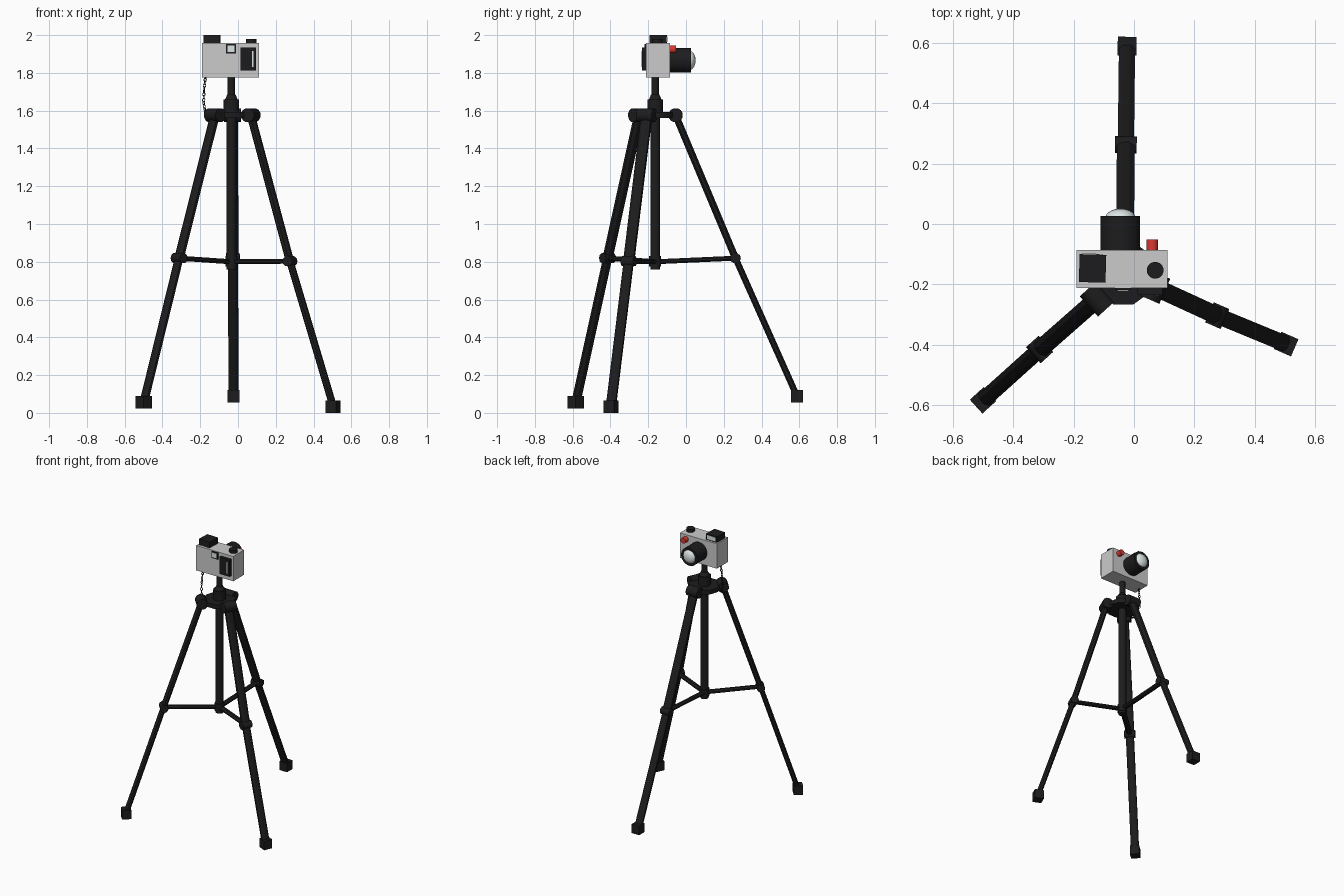
import bpy, math
from mathutils import Vector, Matrix

if "Cube" in bpy.data.objects:
    bpy.data.objects.remove(bpy.data.objects["Cube"])


def material(name, rgb):
    m = bpy.data.materials.new(name)
    m.diffuse_color = (*rgb, 1)
    m.use_nodes = True
    m.node_tree.nodes["Principled BSDF"].inputs["Base Color"].default_value = m.diffuse_color
    return m


BLACK = material("black", (0.012, 0.012, 0.013))
RED = material("red", (0.7, 0.04, 0.03))
GLASS = material("glass", (0.72, 0.78, 0.78))


def finish(name, mat, smooth=False):
    ob = bpy.context.object
    ob.name = name
    if mat:
        ob.data.materials.append(mat)
    if smooth:
        bpy.ops.object.shade_smooth_by_angle(angle=math.radians(40))
    return ob


def box(name, lo, hi, mat=None, yaw=0):
    lo, hi = Vector(lo), Vector(hi)
    bpy.ops.mesh.primitive_cube_add(size=1, location=(lo + hi) / 2, rotation=(0, 0, yaw))
    ob = finish(name, mat)
    ob.scale = hi - lo
    return ob


def rod(name, a, b, wide, thick=None, mat=BLACK, sides=8, tip=1.0, smooth=False):
    """Prism from a to b; wide is the sideways half width, thick the other one."""
    a, b = Vector(a), Vector(b)
    d = (b - a).normalized()
    x = d.cross(Vector((0, 0, 1)))
    x = x.normalized() if x.length > 0.01 else Vector((1, 0, 0))
    frame = Matrix((x, d.cross(x), d)).transposed().to_4x4()
    frame.translation = (a + b) / 2
    bpy.ops.mesh.primitive_cone_add(vertices=sides, radius1=1, radius2=tip, depth=(b - a).length)
    ob = finish(name, mat, smooth)
    turn = Matrix.Rotation(math.pi / sides, 4, 'Z')
    ob.data.transform(frame @ Matrix.Diagonal((wide, thick or wide, 1, 1)) @ turn)
    return ob


CX, CY = -0.035, -0.163


def column(name, z0, z1, r, sides=12, tip=1.0):
    return rod(name, (CX, CY, z0), (CX, CY, z1), r, sides=sides, tip=tip, smooth=True)


# Centre column, collar and mounting post
column("centre_column", 0.76, 1.60, 0.027)
column("column_foot_collar", 0.775, 0.83, 0.033)
column("crown_plate", 1.562, 1.592, 0.108, sides=10)
column("head_collar", 1.58, 1.66, 0.043)
column("head_taper", 1.655, 1.685, 0.036, tip=0.65)
column("mount_post", 1.66, 1.78, 0.02)

# Legs: hinge, knee and foot positions, each with a brace to the column
legs = {
    "back": ((-0.03, -0.055, 1.576), (-0.027, 0.262, 0.819), (-0.023, 0.588, 0.087), 0.055),
    "left": ((-0.122, -0.248, 1.576), (-0.312, -0.415, 0.819), (-0.499, -0.583, 0.055), 0.024),
    "right": ((0.068, -0.208, 1.576), (0.275, -0.303, 0.803), (0.503, -0.397, 0.038), 0.0),
}
for side, (hinge, knee, foot, floor) in legs.items():
    hinge, knee, foot = Vector(hinge), Vector(knee), Vector(foot)
    out = Vector((foot.x - CX, foot.y - CY, 0)).normalized()
    across = Vector((-out.y, out.x, 0))
    rod(side + "_leg_upper", hinge, knee, 0.032, 0.02)
    rod(side + "_leg_lower", knee, foot, 0.029, 0.018)
    rod(side + "_leg_hinge", hinge - across * 0.045, hinge + across * 0.045, 0.038, sides=12, smooth=True)
    rod(side + "_leg_knee", knee - across * 0.036, knee + across * 0.036, 0.028, sides=10, smooth=True)
    rod(side + "_brace", (CX, CY, 0.80), knee, 0.02, 0.014)
    h = 0.031
    box(side + "_foot", (foot.x - h, foot.y - h, floor), (foot.x + h, foot.y + h, floor + 0.065),
        BLACK, math.atan2(out.y, out.x))

# Camera body, screen and eyepiece
box("camera_body", (-0.19, -0.212, 1.775), (0.11, -0.086, 1.957))
box("rear_screen_frame", (0.012, -0.234, 1.812), (0.095, -0.205, 1.935), BLACK)
box("screen_highlight", (0.074, -0.236, 1.83), (0.081, -0.23, 1.915), GLASS)
box("eyepiece_frame", (-0.063, -0.219, 1.903), (-0.01, -0.2, 1.953), BLACK)
box("eyepiece_glass", (-0.055, -0.221, 1.911), (-0.018, -0.21, 1.945), GLASS)

# Flash and shutter button on top, red button on the lens side
box("flash_housing", (-0.181, -0.193, 1.95), (-0.093, -0.101, 2.0), BLACK, -0.03)
box("flash_window", (-0.172, -0.106, 1.964), (-0.102, -0.098, 1.993), GLASS, -0.03)
rod("shutter_button", (0.07, -0.153, 1.95), (0.07, -0.153, 1.98), 0.028, sides=16, smooth=True)
rod("red_button", (0.06, -0.09, 1.925), (0.06, -0.052, 1.925), 0.02, mat=RED, sides=12, smooth=True)

# Lens barrel with domed glass
LX, LZ = -0.045, 1.866
rod("lens_barrel", (LX, -0.09, LZ), (LX, 0.027, LZ), 0.066, sides=20, smooth=True)
bpy.ops.mesh.primitive_uv_sphere_add(segments=20, ring_count=10, radius=1, location=(LX, 0.02, LZ))
finish("lens_glass", GLASS, True).scale = (0.05, 0.031, 0.05)

# Hanging safety chain of alternating links
path = [Vector(p) for p in ((-0.172, -0.155, 1.778), (-0.18, -0.158, 1.71), (-0.182, -0.163, 1.64),
                            (-0.168, -0.18, 1.565), (-0.14, -0.2, 1.56))]
LINKS = 18
for i in range(LINKS):
    t = i / LINKS * (len(path) - 1)
    k = int(t)
    step = path[k + 1] - path[k]
    bpy.ops.mesh.primitive_torus_add(major_radius=0.007, minor_radius=0.0022, major_segments=10, minor_segments=6)
    link = finish("chain_link", BLACK, True)
    link.data.transform(Matrix.Translation(path[k] + step * (t - k)) @ step.to_track_quat('X', 'Z').to_matrix().to_4x4()
                        @ Matrix.Rotation(math.pi / 2 * (i % 2), 4, 'X') @ Matrix.Diagonal((1.35, 1, 1, 1)))
